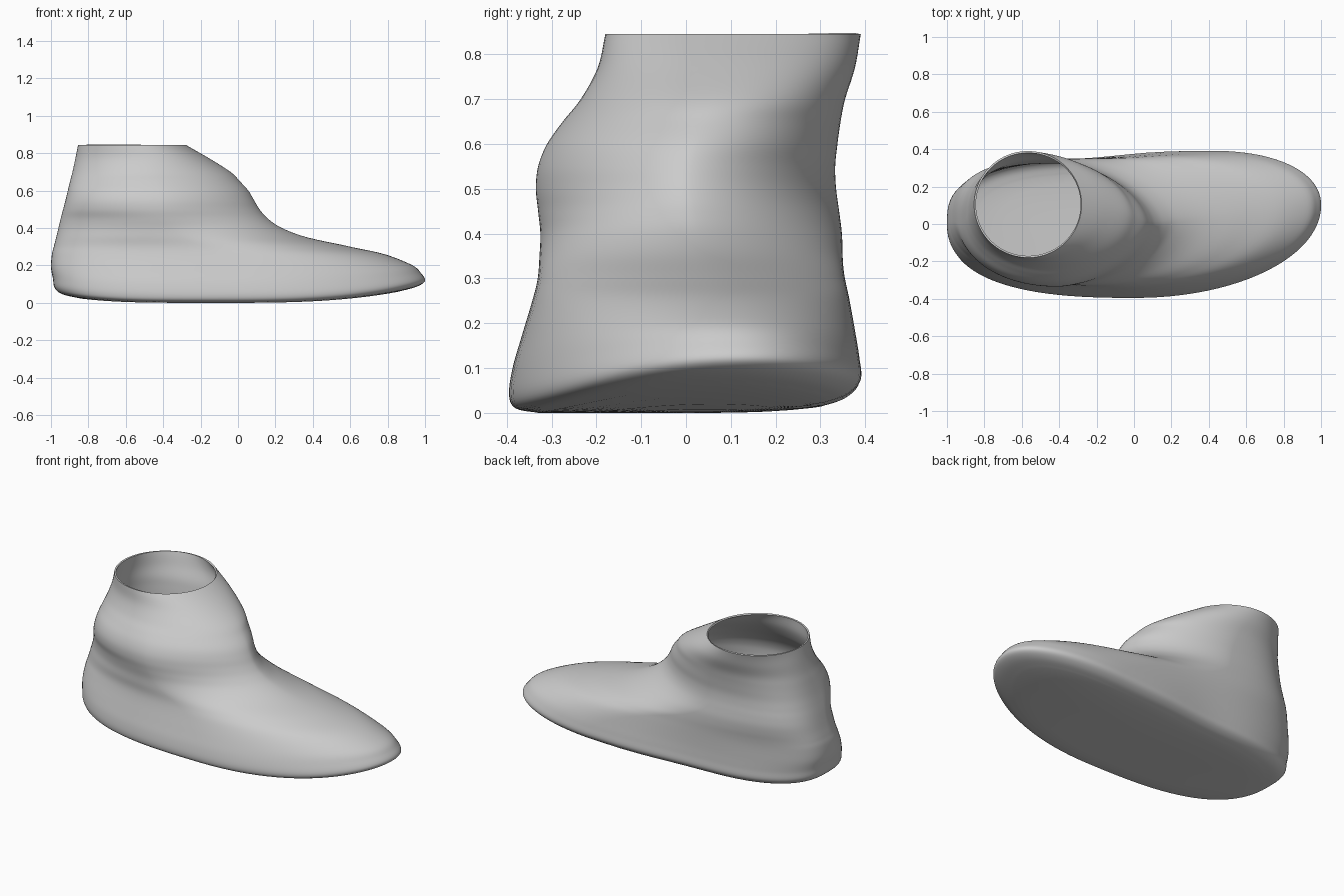
import bpy
import bmesh
from math import sin, cos, pi, exp
from mathutils import Vector

cube = bpy.data.objects.get("Cube")
if cube:
    bpy.data.objects.remove(cube)

SEGMENTS = 96   # points around each section
STEPS = 5       # smooth sections between two key sections

# Key sections: height, heel x, front x, right y, left y, right heel squareness
KEYS = [
    (.00, -.84, .86, -.33, .31, 2.5),
    (.01, -.94, .96, -.38, .36, 2.6),
    (.04, -.98, 1.0, -.395, .39, 2.6),
    (.10, -.99, .98, -.387, .387, 2.6),
    (.17, -1.0, .93, -.367, .378, 2.5),
    (.25, -.995, .79, -.343, .367, 2.35),
    (.30, -.985, .60, -.331, .36, 2.2),
    (.35, -.972, .37, -.327, .355, 2.05),
    (.40, -.96, .235, -.325, .35, 1.93),
    (.45, -.948, .16, -.33, .342, 1.9),
    (.50, -.935, .115, -.335, .335, 2.02),
    (.55, -.922, .085, -.33, .333, 2.1),
    (.60, -.91, .055, -.31, .338, 2.1),
    (.65, -.898, .01, -.275, .345, 2),
    (.70, -.885, -.04, -.235, .355, 2),
    (.77, -.87, -.15, -.197, .377, 2),
    (.845, -.855, -.28, -.18, .39, 2),
]


def spline(keys, steps):
    """Catmull-Rom interpolation through rows of numbers."""
    rows = [Vector(k) for k in keys]
    rows = [2 * rows[0] - rows[1]] + rows + [2 * rows[-1] - rows[-2]]
    result = []
    for a, b, c, d in zip(rows, rows[1:], rows[2:], rows[3:]):
        for i in range(steps):
            t = i / steps
            result.append(b + t / 2 * (c - a + t * (2 * a - 5 * b + 4 * c - d
                                                    + t * (3 * (b - c) + d - a))))
    return result + [rows[-2]]


def ramp_down(z, low, high):
    """Smooth blend from one at the low height to zero at the high one."""
    t = min(1, max(0, (high - z) / (high - low)))
    return t * t * (3 - 2 * t)


def sole_rise(x, y, z):
    """Lift of the sole at the toe, heel and left edge, fading with height."""
    toe = .09 * max(0, (x + .1) / 1.1) ** 3
    heel = .05 * max(0, (-x - .1) / .9) ** 4
    side = .03 * max(0, y / .39) ** 3
    return (toe + heel + side) * max(0, 1 - z / .3)


def section(row, scale=1):
    """Closed outline made of four superellipse quarters."""
    z, back, front, right, left, square = row
    fade = ramp_down(z, .05, .48)
    mid_x, mid_y = (back + front) / 2, (right + left) / 2
    # The instep is narrower in front, the left side flatter behind
    instep = 2 - .35 * ramp_down(z, .5, .84) * (1 - ramp_down(z, .2, .5))
    left_heel = 2 + .9 * ramp_down(z, .5, .84)
    points = []
    for i in range(SEGMENTS):
        angle = 2 * pi * i / SEGMENTS
        c, s = cos(angle), sin(angle)
        if s > 0:
            side, cx = left, mid_x + .4 * fade
            power = instep + .2 * fade if c > 0 else left_heel
        else:
            side, cx = right, mid_x
            power = instep if c > 0 else square
        end = front if c > 0 else back
        cy = mid_y + (.1 * fade if c > 0 else 0)
        x = cx + (end - cx) * abs(c) ** (2 / power)
        y = cy + (side - cy) * abs(s) ** (2 / power)
        if s > 0:   # shallow waist along the arch
            y -= .025 * fade * s * exp(-((x + .25) / .3) ** 2)
        x, y = x * scale, y * scale
        points.append((x, y, max(0, z + sole_rise(x, y, z))))
    return points


# Sole rings from the middle outward, then the upper to the collar
outlines = [section(KEYS[0], s) for s in (.05, .25, .45, .65, .85)]
outlines += [section(row) for row in spline(KEYS, STEPS)]

bm = bmesh.new()
rings = [[bm.verts.new(p) for p in outline] for outline in outlines]
bm.faces.new(rings[0][::-1])
for low, high in zip(rings, rings[1:]):
    for i in range(SEGMENTS):
        j = (i + 1) % SEGMENTS
        bm.faces.new((low[i], low[j], high[j], high[i]))
mesh = bpy.data.meshes.new("ankle_shoe")
bm.to_mesh(mesh)
bm.free()

shoe = bpy.data.objects.new("ankle_shoe", mesh)
bpy.context.collection.objects.link(shoe)

# Plain grey surface
grey = bpy.data.materials.new("light_grey")
grey.use_nodes = True
grey.diffuse_color = (.6, .6, .6, 1)
grey.node_tree.nodes["Principled BSDF"].inputs["Base Color"].default_value = (.6, .6, .6, 1)
mesh.materials.append(grey)

# Thin hollow wall with an open collar
wall = shoe.modifiers.new("thin_wall", 'SOLIDIFY')
wall.thickness = .01
wall.offset = -1

bpy.context.view_layer.objects.active = shoe
shoe.select_set(True)
bpy.ops.object.modifier_apply(modifier=wall.name)
bpy.ops.object.shade_smooth_by_angle(angle=pi / 4)
